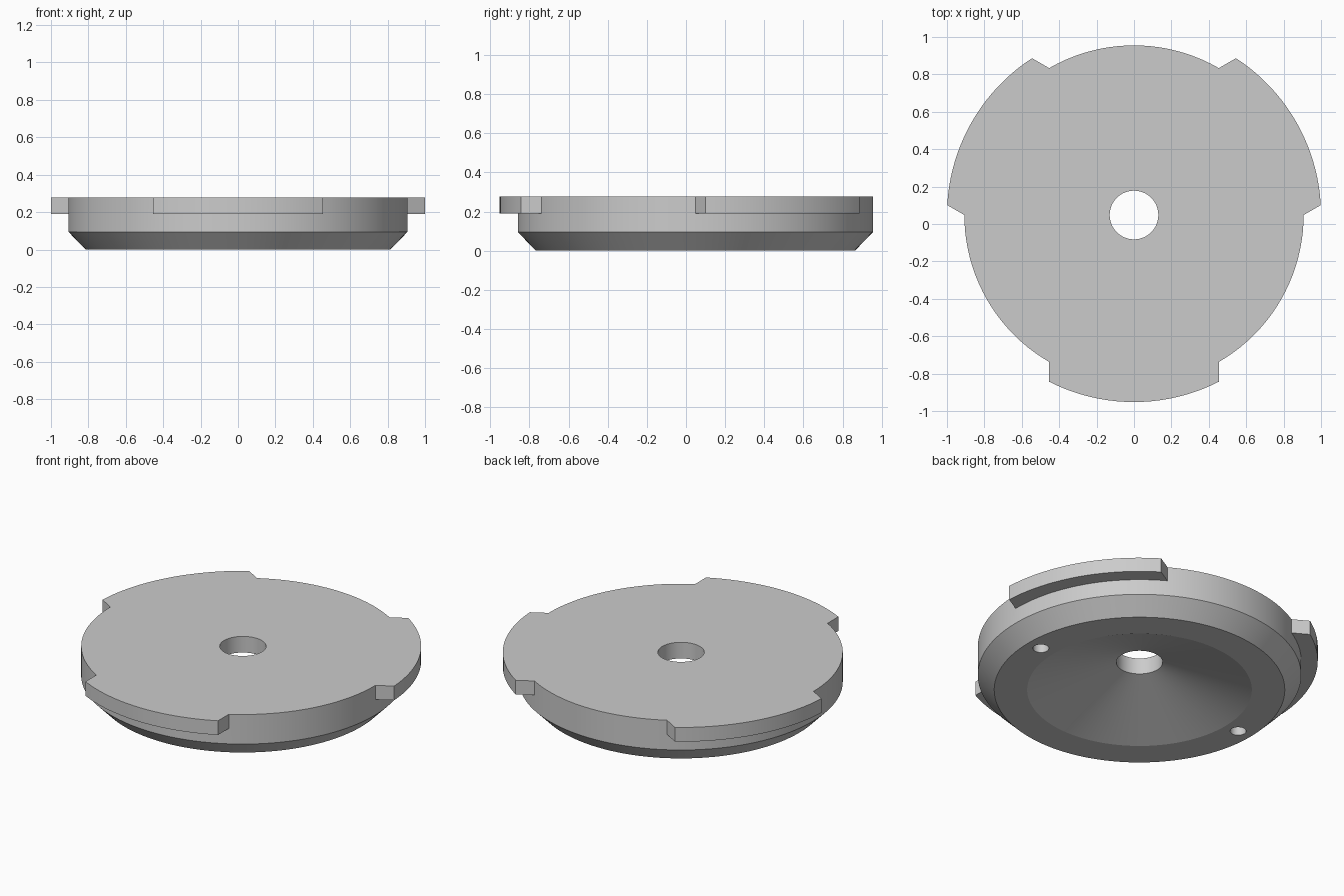
import bpy, bmesh, math
from mathutils import Vector

if "Cube" in bpy.data.objects:
    bpy.data.objects.remove(bpy.data.objects["Cube"], do_unlink=True)

CY = 0.048            # disc axis offset in y
SEG = 120             # 3 degrees per segment
R_BODY, R_TAB = 0.907, 1.0
Z_TAB, Z_TOP = 0.19, 0.278
TAB_HALF = math.radians(30)
TAB_CENTRES = [math.radians(a) for a in (30, 150, 270)]

grey = bpy.data.materials.new("plain_grey")
grey.use_nodes = True
colour = (0.6, 0.6, 0.6, 1)
grey.diffuse_color = colour
grey.node_tree.nodes["Principled BSDF"].inputs["Base Color"].default_value = colour


def wrap(a):
    return (a + math.pi) % (2 * math.pi) - math.pi


def finish(name, bm):
    bmesh.ops.recalc_face_normals(bm, faces=bm.faces)
    mesh = bpy.data.meshes.new(name)
    bm.to_mesh(mesh)
    bm.free()
    obj = bpy.data.objects.new(name, mesh)
    bpy.context.collection.objects.link(obj)
    mesh.materials.append(grey)
    return obj


# Disc: closed profile (radius, height) turned about the axis, hollow cone below
profile = [(0.13, Z_TOP), (0.13, 0.178), (0.63, 0), (0.815, 0),
           (R_BODY, 0.095), (R_BODY, Z_TAB), (R_BODY, Z_TOP)]
bm = bmesh.new()
rings = []
for i in range(SEG):
    a = 2 * math.pi * i / SEG
    rings.append([bm.verts.new((r * math.cos(a), r * math.sin(a), z)) for r, z in profile])
side_band = []
n = len(profile)
for i in range(SEG):
    p, q = rings[i], rings[(i + 1) % SEG]
    for j in range(n):
        k = (j + 1) % n
        face = bm.faces.new((p[j], q[j], q[k], p[k]))
        if j == 5:
            side_band.append(face)
bmesh.ops.recalc_face_normals(bm, faces=bm.faces)

# Three tabs: rim faces pulled outwards, with parallel sides
outer_half = math.asin(R_BODY * math.sin(TAB_HALF) / R_TAB)
for centre in TAB_CENTRES:
    faces = []
    for f in side_band:
        if f.is_valid:
            c = f.calc_center_median()
            if abs(wrap(math.atan2(c.y, c.x) - centre)) < TAB_HALF:
                faces.append(f)
    result = bmesh.ops.extrude_face_region(bm, geom=faces)
    for v in result["geom"]:
        if isinstance(v, bmesh.types.BMVert):
            a = wrap(math.atan2(v.co.y, v.co.x) - centre) * outer_half / TAB_HALF + centre
            v.co = (R_TAB * math.cos(a), R_TAB * math.sin(a), v.co.z)
    old = [f for f in faces if f.is_valid]
    if old:
        bmesh.ops.delete(bm, geom=old, context='FACES_ONLY')
bmesh.ops.translate(bm, verts=bm.verts, vec=Vector((0, CY, 0)))
disc = finish("tabbed_disc", bm)

# Two blind pin holes in the flat rim underneath
bm = bmesh.new()
for x in (-0.722, 0.722):
    made = bmesh.ops.create_cone(bm, cap_ends=True, segments=32, radius1=0.045,
                                 radius2=0.045, depth=0.3)
    bmesh.ops.translate(bm, verts=made["verts"], vec=Vector((x, CY, 0)))
cutter = finish("pin_hole_cutter", bm)
cutter.hide_render = True
mod = disc.modifiers.new("pin_holes", 'BOOLEAN')
mod.operation = 'DIFFERENCE'
mod.solver = 'EXACT'
mod.object = cutter

bpy.ops.object.select_all(action='DESELECT')
disc.select_set(True)
bpy.context.view_layer.objects.active = disc
bpy.ops.object.modifier_apply(modifier=mod.name)
bpy.data.objects.remove(cutter, do_unlink=True)
bpy.ops.object.shade_smooth_by_angle(angle=math.radians(15))
